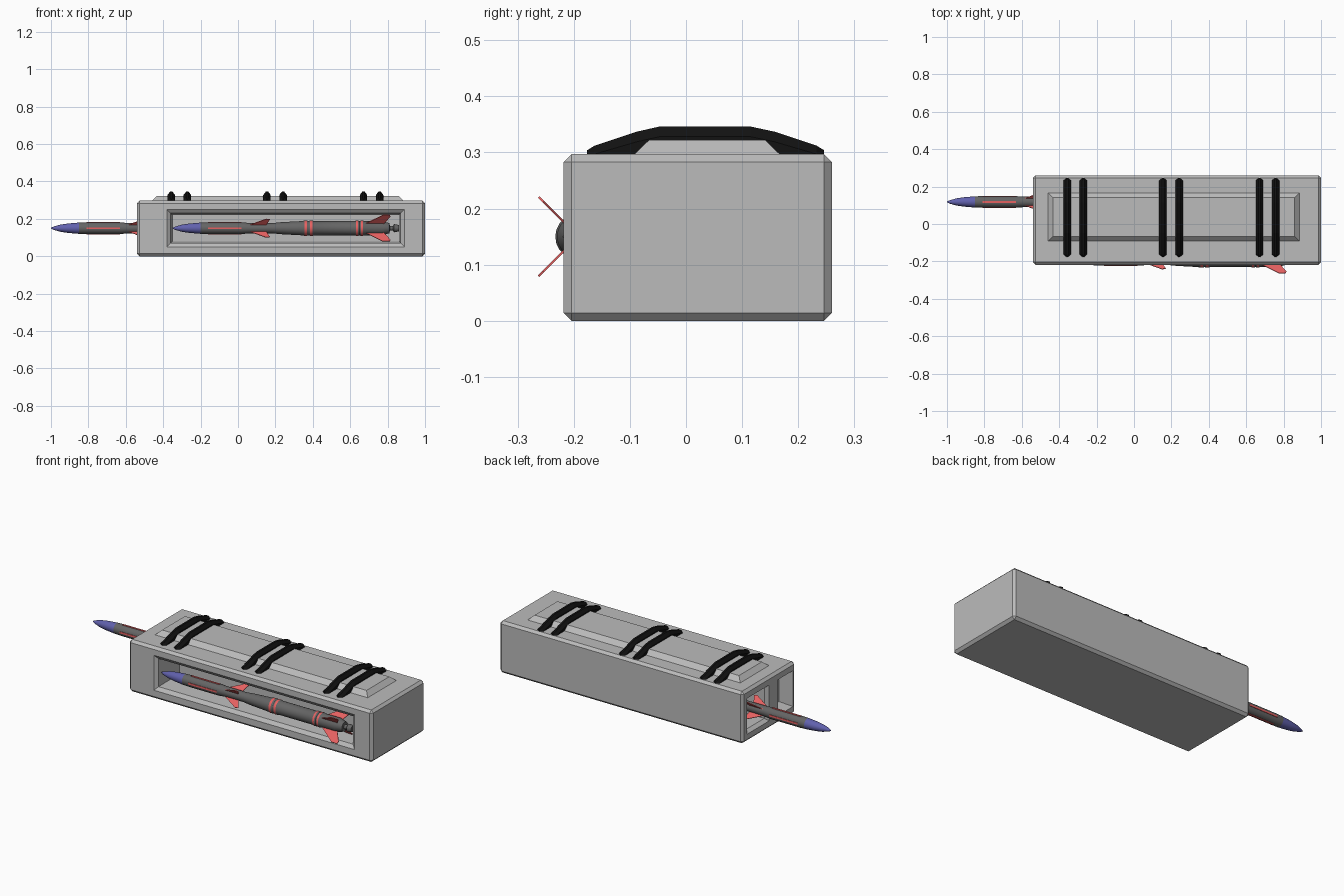
import bpy, bmesh, math
from mathutils import Vector

if "Cube" in bpy.data.objects:
    bpy.data.objects.remove(bpy.data.objects["Cube"])


def material(name, rgb):
    m = bpy.data.materials.new(name)
    m.diffuse_color = (*rgb, 1)
    m.use_nodes = True
    m.node_tree.nodes["Principled BSDF"].inputs["Base Color"].default_value = m.diffuse_color
    return m


GREY = material("light grey", (0.5, 0.5, 0.5))
DARK = material("dark grey", (0.13, 0.13, 0.13))
RED = material("red", (0.8, 0.12, 0.12))
BLUE = material("blue", (0.12, 0.12, 0.42))
BLACK = material("black", (0.006, 0.006, 0.006))


def loft(name, rings, mats):
    """Closed solid skinned through a list of equal-sized point rings."""
    bm = bmesh.new()
    vs = [[bm.verts.new(p) for p in r] for r in rings]
    n = len(rings[0])
    for a, b in zip(vs, vs[1:]):
        for i in range(n):
            j = (i + 1) % n
            bm.faces.new((a[i], a[j], b[j], b[i]))
    bm.faces.new(vs[0])
    bm.faces.new(vs[-1])
    bmesh.ops.recalc_face_normals(bm, faces=bm.faces)
    me = bpy.data.meshes.new(name)
    bm.to_mesh(me)
    bm.free()
    for m in mats:
        me.materials.append(m)
    ob = bpy.data.objects.new(name, me)
    bpy.context.collection.objects.link(ob)
    return ob


def rect(axis, at, a0, a1, b0, b1, inset=0.0):
    """Rectangle across the given axis, shrunk by inset."""
    a0, a1, b0, b1 = a0 + inset, a1 - inset, b0 + inset, b1 - inset
    pts = [(a0, b0), (a1, b0), (a1, b1), (a0, b1)]
    if axis == "x":
        return [(at, a, b) for a, b in pts]
    if axis == "y":
        return [(a, at, b) for a, b in pts]
    return [(a, b, at) for a, b in pts]


# Housing with bevelled edges
X0, X1, Y0, Y1, H = -0.54, 1.0, -0.218, 0.26, 0.297
housing = loft("housing", [rect("z", 0, X0, X1, Y0, Y1), rect("z", H, X0, X1, Y0, Y1)], [GREY])
bev = housing.modifiers.new("edge bevel", "BEVEL")
bev.width = 0.014
bev.segments = 1

# Recesses: side window and two openings in the left end
window = (-0.38, 0.89, 0.05, 0.25)
tube = (0.02, 0.22, 0.045, 0.25)
bay = (-0.195, -0.06, 0.045, 0.25)
cutters = [
    loft("window_cutter", [rect("y", Y0 - 0.03, *window), rect("y", Y0, *window),
                           rect("y", Y0 + 0.015, *window, 0.02),
                           rect("y", -0.03, *window, 0.03)], [GREY]),
    loft("tube_cutter", [rect("x", X0 - 0.03, *tube), rect("x", X0, *tube),
                         rect("x", X0 + 0.02, *tube, 0.015),
                         rect("x", 0.35, *tube, 0.015)], [GREY]),
    loft("bay_cutter", [rect("x", X0 - 0.03, *bay), rect("x", X0, *bay),
                        rect("x", X0 + 0.08, *bay, 0.012)], [GREY]),
]
for c in cutters:
    c.hide_render = True
    c.hide_viewport = True
    b = housing.modifiers.new(c.name, "BOOLEAN")
    b.object = c
    b.operation = "DIFFERENCE"
    b.solver = "EXACT"

# Raised roof panel
panel = (-0.46, 0.885, -0.092, 0.167)
loft("roof_panel", [rect("z", H - 0.01, *panel), rect("z", H, *panel),
                    rect("z", 0.322, *panel, 0.026)], [GREY])

# Straps over the roof: stations are y, top, bottom, half width
stations = [(-0.176, 0.304, 0.294, 0.004), (-0.163, 0.312, 0.294, 0.02),
            (-0.088, 0.337, 0.296, 0.02), (-0.048, 0.346, 0.32, 0.02),
            (0.116, 0.346, 0.32, 0.02), (0.158, 0.337, 0.296, 0.02),
            (0.233, 0.312, 0.294, 0.02), (0.246, 0.304, 0.294, 0.004)]
for pair in (-0.314, 0.198, 0.714):
    for side in (-0.043, 0.043):
        x = pair + side
        rings = []
        for y, t, b, w in stations:
            s = max(b + 0.003, t - 0.018)
            rings.append([(x - w, y, b), (x + w, y, b), (x + w, y, s), (x + w * 0.3, y, t),
                          (x - w * 0.3, y, t), (x - w, y, s)])
        loft("strap", rings, [BLACK])

# Missile body profile: distance from nose, radius
PROFILE = [(0, 0.002), (0.015, 0.009), (0.05, 0.019), (0.09, 0.025), (0.15, 0.03),
           (0.19, 0.031), (0.37, 0.031), (0.41, 0.028), (0.53, 0.027), (0.58, 0.032),
           (0.69, 0.038), (0.705, 0.041), (0.718, 0.041), (0.727, 0.038), (0.736, 0.041),
           (0.749, 0.041), (0.755, 0.038), (0.975, 0.038), (0.982, 0.041), (0.992, 0.041),
           (1.0, 0.038), (1.008, 0.041), (1.018, 0.041), (1.024, 0.038), (1.12, 0.038),
           (1.16, 0.027), (1.162, 0.013), (1.178, 0.013), (1.185, 0.022), (1.21, 0.017)]
RINGS = (0.7115, 0.7425, 0.987, 1.013)
FRONT_FIN = [(0.41, 0.024), (0.50, 0.024), (0.52, 0.066), (0.50, 0.070)]
REAR_FIN = [(1.03, 0.034), (1.13, 0.034), (1.165, 0.088), (1.16, 0.1), (1.125, 0.1)]


def missile(prefix, nose):
    nose = Vector(nose)

    def at(x, r, ang, side=0.0):
        c, s = math.cos(ang), math.sin(ang)
        return nose + Vector((x, r * c - side * s, r * s + side * c))

    body = loft(prefix + "_body", [[at(x, r, k * math.tau / 20) for k in range(20)]
                                   for x, r in PROFILE], [DARK, BLUE, RED])
    for f in body.data.polygons:
        x = f.center.x - nose.x
        if x < 0.15:
            f.material_index = 1
        elif any(abs(x - r) < 0.002 for r in RINGS):
            f.material_index = 2
    bpy.ops.object.select_all(action="DESELECT")
    body.select_set(True)
    bpy.context.view_layer.objects.active = body
    bpy.ops.object.shade_smooth_by_angle(angle=math.radians(30))

    for k in range(4):
        # Red strips along the front section
        a = k * math.pi / 2
        loft(prefix + "_strip", [[at(x, r, a, s) for r, s in
                                  ((0.027, -0.005), (0.033, -0.005), (0.033, 0.005), (0.027, 0.005))]
                                 for x in (0.19, 0.37)], [RED])
        # Diagonal fins
        a += math.pi / 4
        for part, shape in (("_front_fin", FRONT_FIN), ("_rear_fin", REAR_FIN)):
            loft(prefix + part, [[at(x, r, a, s) for x, r in shape]
                                 for s in (-0.002, 0.002)], [RED])


missile("side_missile", (-0.35, -0.192, 0.15))
missile("tube_missile", (-1.0, 0.118, 0.15))
